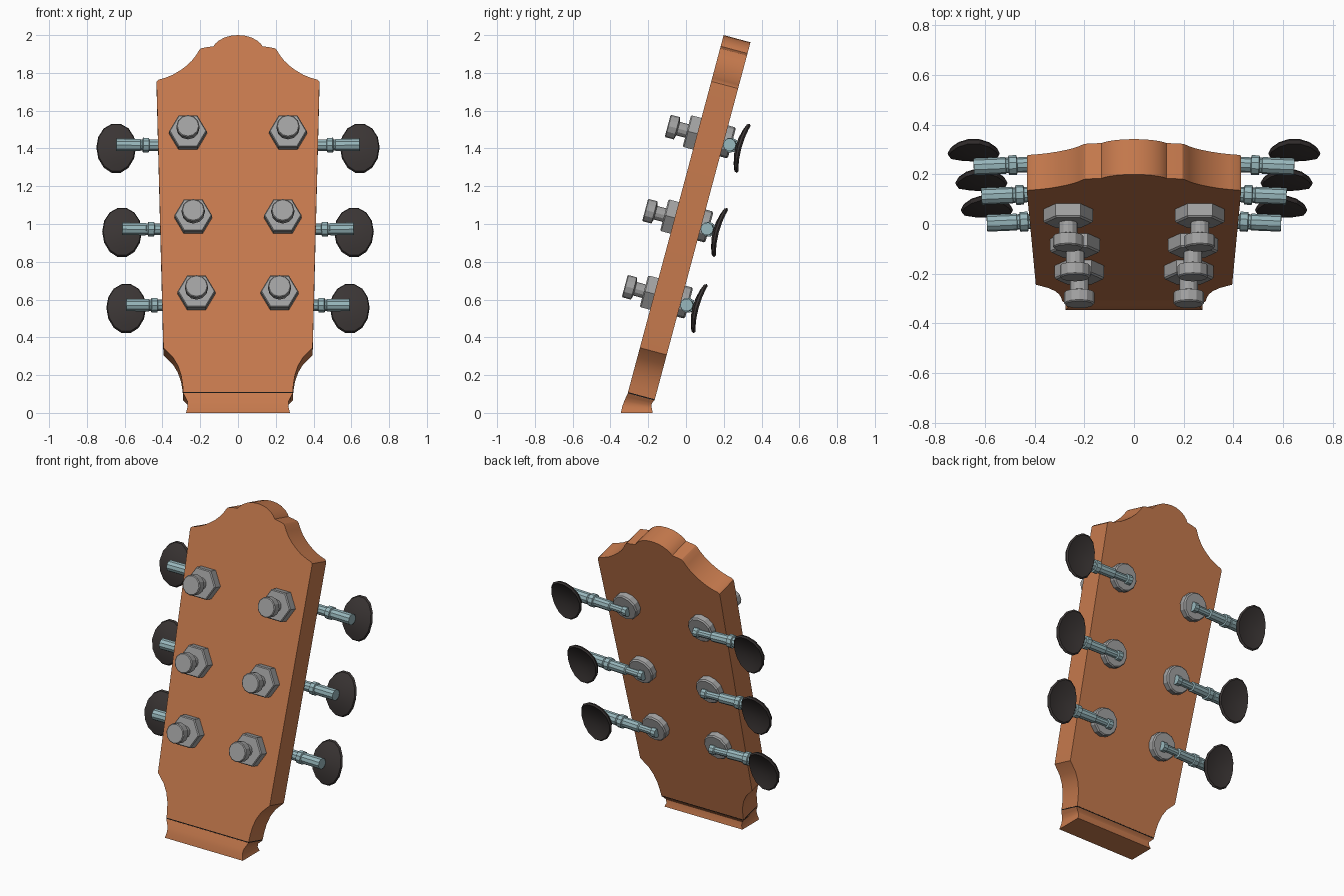
import bpy, bmesh, math
from mathutils import Matrix, Vector

if "Cube" in bpy.data.objects:
    bpy.data.objects.remove(bpy.data.objects["Cube"])

TILT = math.radians(75)
# local frame of the tilted board: x across, y up along the board, z out of its front face
FRAME = Matrix.Translation((0, -0.307, 0.11)) @ Matrix.Rotation(TILT, 4, 'X')
THICK = 0.147


def material(name, rgb):
    m = bpy.data.materials.new(name)
    m.diffuse_color = (*rgb, 1)
    m.use_nodes = True
    m.node_tree.nodes["Principled BSDF"].inputs["Base Color"].default_value = m.diffuse_color
    return m


WOOD = material("warm_wood", (0.57, 0.195, 0.075))
STEEL = material("grey_steel", (0.36, 0.36, 0.36))
TEAL = material("pale_blue_metal", (0.31, 0.47, 0.50))
DARK = material("dark_button", (0.042, 0.035, 0.034))
SEAM = material("black_seam", (0.008, 0.007, 0.006))


def finish(name, bm, mat, matrix=Matrix(), smooth=None):
    bmesh.ops.recalc_face_normals(bm, faces=bm.faces)
    me = bpy.data.meshes.new(name)
    bm.to_mesh(me)
    bm.free()
    me.transform(matrix)
    me.materials.append(mat)
    ob = bpy.data.objects.new(name, me)
    bpy.context.collection.objects.link(ob)
    if smooth:
        bpy.ops.object.select_all(action='DESELECT')
        ob.select_set(True)
        bpy.context.view_layer.objects.active = ob
        bpy.ops.object.shade_smooth_by_angle(angle=math.radians(smooth))
    return ob


def loft(rings):
    """Skin closed rings of points and cap both ends."""
    bm = bmesh.new()
    vs = [[bm.verts.new(p) for p in r] for r in rings]
    n = len(vs[0])
    for a, b in zip(vs, vs[1:]):
        for i in range(n):
            j = (i + 1) % n
            bm.faces.new((a[i], a[j], b[j], b[i]))
    bm.faces.new(vs[0])
    bm.faces.new(vs[-1])
    return bm


def lathe(profile, sides, phase=0.0):
    """Turn (radius, height) pairs around local z."""
    ang = [2 * math.pi * i / sides + phase for i in range(sides)]
    return loft([[(r * math.cos(a), r * math.sin(a), h) for a in ang] for r, h in profile])


# ---- headstock board: half outline as (x, world height of the front face)
half = [(0.290, 0.110), (0.293, 0.15), (0.301, 0.20), (0.318, 0.25), (0.345, 0.295), (0.395, 0.345),
        (0.431, 1.745), (0.430, 1.755), (0.420, 1.764), (0.385, 1.774), (0.345, 1.790),
        (0.305, 1.814), (0.272, 1.838), (0.245, 1.864), (0.222, 1.893), (0.205, 1.921), (0.195, 1.930),
        (0.165, 1.936), (0.130, 1.941), (0.120, 1.955), (0.100, 1.972), (0.070, 1.988), (0.036, 1.997)]
c = math.sin(TILT)
half = [(x, (z - 0.11) / c) for x, z in half]
outline = half + [(0, (2.0 - 0.11) / c)] + [(-x, v) for x, v in reversed(half)]
finish("headstock_board", loft([[(x, v, w) for x, v in outline] for w in (-THICK, 0)]),
       WOOD, FRAME, smooth=30)

# ---- thin dark seam under the board
finish("neck_seam", loft([[(-.289, v, -.001), (.289, v, -.001), (.289, v, -THICK + .001),
                           (-.289, v, -THICK + .001)] for v in (-0.006, 0)]), SEAM, FRAME)

# ---- neck stub: sections (half width, front y, front z, back y, back z)
sections = [(0.290, -0.3085, 0.104, -0.1665, 0.066), (0.280, -0.317, 0.085, -0.177, 0.056),
            (0.268, -0.327, 0.062, -0.183, 0.044), (0.266, -0.337, 0.035, -0.181, 0.022),
            (0.275, -0.345, 0.0, -0.176, 0.0)]
finish("neck_stub", loft([[(-h, fy, fz), (h, fy, fz), (h, by, bz), (-h, by, bz)]
                          for h, fy, fz, by, bz in sections]), WOOD, smooth=30)


def button():
    """Thin oval dish, rim bent backwards, centre at the origin."""
    n, bm = 14, bmesh.new()
    layers = []
    for t in (0.011, -0.011):
        rows = []
        for r in (0.35, 0.7, 0.95 if t > 0 else 0.93, 1.0):
            tt = t if r < 0.99 else 0
            rows.append([bm.verts.new((0.105 * r * math.cos(a), 0.138 * r * math.sin(a),
                                       tt - 0.012 * r * r - 0.02 * (r * math.sin(a)) ** 2))
                         for a in (2 * math.pi * i / n for i in range(n))])
        mid = bm.verts.new((0, 0, t))
        for i in range(n):
            j = (i + 1) % n
            bm.faces.new((mid, rows[0][i], rows[0][j]))
            for a, b in zip(rows, rows[1:]):
                bm.faces.new((a[i], a[j], b[j], b[i]))
        layers.append(rows)
    bmesh.ops.remove_doubles(bm, verts=bm.verts, dist=1e-5)
    return bm


# ---- tuners: (post x, post height along board, button x)
POST = [(0.037, 0.0), (0.037, 0.105), (0.061, 0.112), (0.061, 0.157), (0.056, 0.162)]
NUT = [(0.1, 0.0), (0.1, 0.05), (0.094, 0.057)]
WASHER = [(0.085, -THICK), (0.085, -0.182), (0.078, -0.190)]
rows = [("upper", 0.265, 1.416, 0.645), ("middle", 0.237, 0.955, 0.614), ("lower", 0.220, 0.538, 0.592)]
for row, px, pv, bx in rows:
    for side, s in (("right", 1), ("left", -1)):
        tag = f"{row}_{side}"
        at = FRAME @ Matrix.Translation((s * px, pv, 0))
        finish("string_post_" + tag, lathe(POST, 12), STEEL, at)
        finish("hex_nut_" + tag, lathe(NUT, 6), STEEL, at)
        finish("back_washer_" + tag, lathe(WASHER, 12), STEEL, at)
        # shaft turned along x, leaning slightly forward at its outer end
        L = bx - px
        shaft = [(0.030, -0.03), (0.030, 0.0), (0.022, 0.005), (0.022, 0.09), (0.031, 0.095), (0.031, 0.205),
                 (0.040, 0.208), (0.040, 0.238), (0.031, 0.241), (0.031, 0.25), (0.034, 0.252), (0.034, L)]
        start = Vector((s * px, pv - 0.012, -0.196))
        end = Vector((s * bx, pv - 0.012, -0.180))
        rot = (end - start).to_track_quat('Z', 'Y').to_matrix().to_4x4()
        finish("tuner_shaft_" + tag, lathe(shaft, 10), TEAL, FRAME @ Matrix.Translation(start) @ rot)
        finish("tuner_button_" + tag, button(), DARK,
               FRAME @ Matrix.Translation((s * bx, pv - 0.012, -0.224)), smooth=20)
